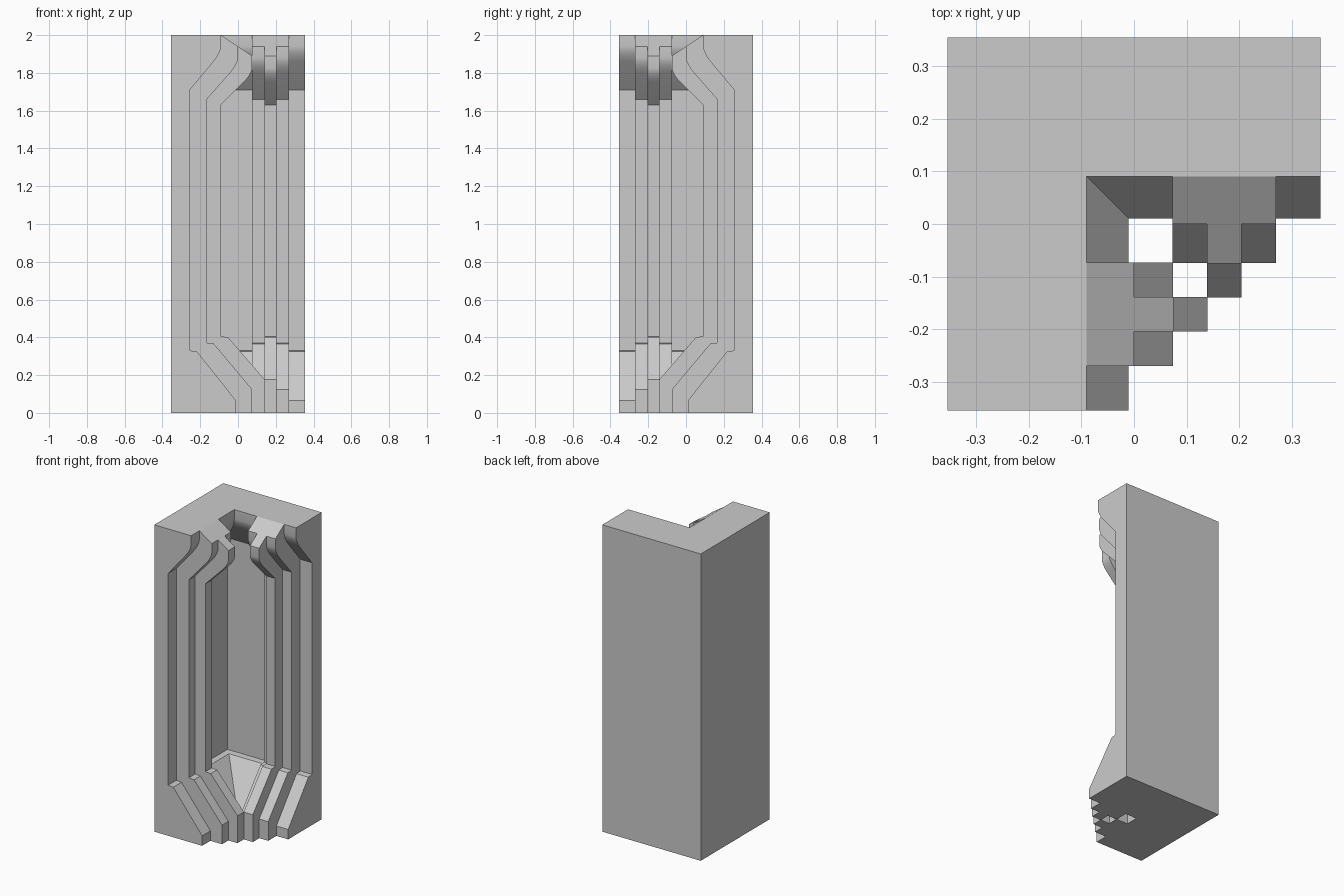
import bpy
import bmesh
from mathutils import Vector

if "Cube" in bpy.data.objects:
    bpy.data.objects.remove(bpy.data.objects["Cube"])

H = 0.355  # half the footprint


def profile(step, ledge_z, curve_z, back=-H, low=0.0, base=False):
    """Section (reach, height): foot, slanted skirt, upright, cove and cap.
    step is how far the strip stands proud of the outer strip."""
    foot = -0.01 + step[0]
    shaft = -0.255 + step[1]
    head = -0.09 + step[2]
    foot_z = step[3]
    cap = 1.94 - step[4]
    pts = [(back, 0), (foot, 0), (foot, foot_z),
           (shaft + 0.037, ledge_z - 0.004), (shaft, ledge_z), (shaft, curve_z)]
    # cove: straight run easing into a vertical head
    w, h = head - shaft, cap - curve_z
    for u, v in [(0.75, 0.64), (0.85, 0.735), (0.925, 0.83), (0.98, 0.92), (1, 1)]:
        pts.append((shaft + u * w, curve_z + v * h))
    if base:
        pts += [(head, 2.0), (back, 2.0)]
    else:
        # weathered top sloping down from the inner lip
        pts += [(head, cap + 0.0), (-0.09, 2.0), (back, 1.9)]
        pts.pop(-4)
    return pts


def loft(name, rings):
    """Closed solid through matching rings of points."""
    bm = bmesh.new()
    vs = [[bm.verts.new(Vector(p)) for p in r] for r in rings]
    n = len(vs[0])
    for a, b in zip(vs, vs[1:]):
        for i in range(n):
            j = (i + 1) % n
            bm.faces.new((a[i], a[j], b[j], b[i]))
    bm.faces.new(vs[0])
    bm.faces.new(vs[-1])
    bmesh.ops.recalc_face_normals(bm, faces=bm.faces)
    me = bpy.data.meshes.new(name)
    bm.to_mesh(me)
    bm.free()
    ob = bpy.data.objects.new(name, me)
    bpy.context.collection.objects.link(ob)
    return ob


def rib(name, prof, y0, y1, mirrored):
    rings = [[(f, y, z) for f, z in prof] for y in (y0, y1)]
    if mirrored:
        rings = [[(-y, -x, z) for x, y, z in r] for r in rings]
    return loft(name, rings)


# L-shaped corner body, mitred at the inner corner
outer = profile((0, 0, 0, 0.065, 0), 0.33, 1.71, base=True)
body = loft("corner_pillar", [
    [(f, -H, z) for f, z in outer],
    [(f, -f, z) for f, z in outer],
    [(H, -f, z) for f, z in outer]])

# stepped ribs on both arms
middle = profile((0.084, 0.09, 0.09, 0.125, 0.06), 0.37, 1.66, back=-0.3)
core = profile((0.15, 0.165, 0.165, 0.178, 0.115), 0.405, 1.63, back=-0.28)
# rib caps rise to meet the weathered slope
for prof, reach, top in ((middle, 0.0, 1.94), (core, 0.075, 1.89)):
    prof.insert(-2, (reach, top))

ribs = []
for m, side in ((False, "left"), (True, "right")):
    ribs.append(rib("middle_rib_" + side, middle, -0.27, -0.073, m))
    ribs.append(rib("core_rib_" + side, core, -0.205, -0.139, m))

# merge into one solid
bpy.context.view_layer.objects.active = body
body.select_set(True)
for r in ribs:
    mod = body.modifiers.new("join", 'BOOLEAN')
    mod.operation = 'UNION'
    mod.solver = 'EXACT'
    mod.object = r
    bpy.ops.object.modifier_apply(modifier=mod.name)
    bpy.data.objects.remove(r, do_unlink=True)
bpy.ops.object.shade_smooth_by_angle(angle=0.5)
